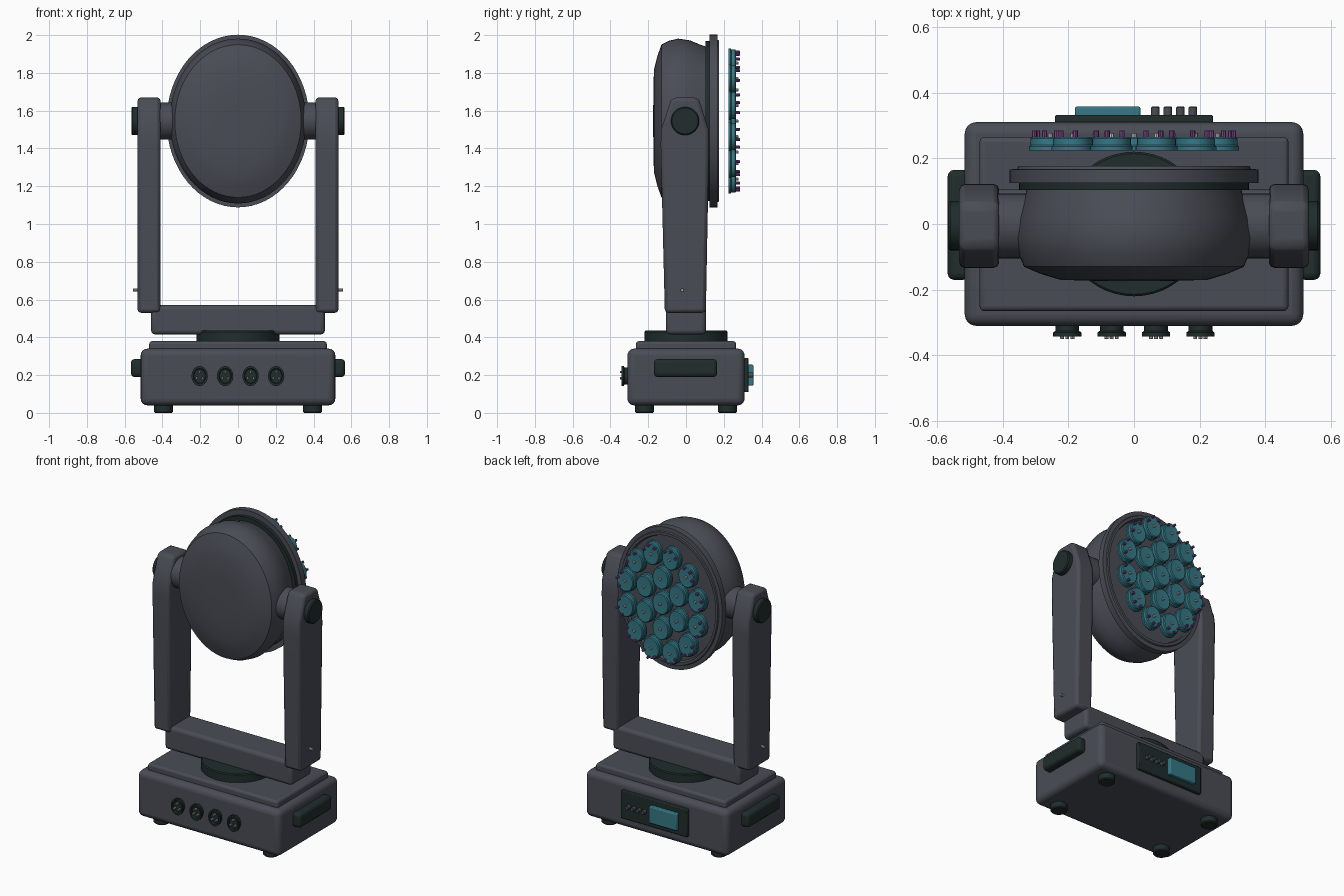
import bpy, bmesh, math
from mathutils import Vector, Matrix

if "Cube" in bpy.data.objects:
    bpy.data.objects.remove(bpy.data.objects["Cube"])


def colour(name, rgb):
    m = bpy.data.materials.new(name)
    m.diffuse_color = (*rgb, 1)
    m.use_nodes = True
    m.node_tree.nodes["Principled BSDF"].inputs["Base Color"].default_value = m.diffuse_color
    return m


GREY = colour("charcoal grey", (0.068, 0.073, 0.092))
DARK = colour("dark green black", (0.014, 0.026, 0.025))
TEAL = colour("teal glass", (0.035, 0.19, 0.24))
PURPLE = colour("purple", (0.19, 0.055, 0.24))
PALE = colour("pale metal", (0.5, 0.48, 0.48))


def finish(bm, name, mat, smooth=True):
    bmesh.ops.recalc_face_normals(bm, faces=bm.faces[:])
    me = bpy.data.meshes.new(name)
    bm.to_mesh(me)
    bm.free()
    me.materials.append(mat)
    ob = bpy.data.objects.new(name, me)
    bpy.context.collection.objects.link(ob)
    if smooth:
        bpy.ops.object.select_all(action='DESELECT')
        ob.select_set(True)
        bpy.context.view_layer.objects.active = ob
        bpy.ops.object.shade_smooth_by_angle(angle=math.radians(35))
    return ob


def bevel(ob, width, segments=3):
    b = ob.modifiers.new("round edges", 'BEVEL')
    b.width, b.segments, b.limit_method = width, segments, 'ANGLE'
    return ob


def box(name, lo, hi, mat, width=0.0, segments=3):
    bm = bmesh.new()
    lo, hi = Vector(lo), Vector(hi)
    bmesh.ops.create_cube(bm, size=1, matrix=Matrix.Translation((lo + hi) / 2)
                          @ Matrix.Diagonal((*(hi - lo), 1)))
    ob = finish(bm, name, mat)
    return bevel(ob, width, segments) if width else ob


def lathe(name, profile, centre, axis, mat, scale=(1, 1), segs=48):
    """Spin (radius, distance) points round an axis; scale flattens the circle."""
    bm = bmesh.new()
    c, rings = Vector(centre), []
    for r, d in profile:
        ring = []
        for i in range(segs if r else 1):
            a = 2 * math.pi * i / segs
            u, v = r * scale[0] * math.cos(a), r * scale[1] * math.sin(a)
            p = {'x': (d, u, v), 'y': (u, d, v), 'z': (u, v, d)}[axis]
            ring.append(bm.verts.new(c + Vector(p)))
        rings.append(ring)
    for a, b in zip(rings, rings[1:]):
        for i in range(segs):
            j = (i + 1) % segs
            quad = [a[i % len(a)], a[j % len(a)], b[j % len(b)], b[i % len(b)]]
            bm.faces.new(list(dict.fromkeys(quad)))
    return finish(bm, name, mat)


def cylinder(name, centre, axis, r, d0, d1, mat, scale=(1, 1), segs=24):
    e = min(0.006, r * 0.2, abs(d1 - d0) * 0.2) * (1 if d1 > d0 else -1)
    return lathe(name, [(0, d0), (r, d0), (r, d1 - e), (r - abs(e), d1), (0, d1)],
                 centre, axis, mat, scale, segs)


# Base housing, raised lid and rubber feet
box("base", (-0.515, -0.31, 0.04), (0.515, 0.31, 0.34), GREY, 0.035, 4)
box("base_lid", (-0.47, -0.265, 0.32), (0.47, 0.265, 0.38), GREY, 0.015)
for sx in (-1, 1):
    for sy in (-1, 1):
        cylinder("foot", (sx * 0.395, sy * 0.22, 0), 'z', 0.05, 0.05, 0, DARK)
    # Side handle
    box("handle", (min(sx * 0.5, sx * 0.567), -0.17, 0.19),
        (max(sx * 0.5, sx * 0.567), 0.165, 0.285), DARK, 0.02)

# Front sockets with contact pins
for i in range(4):
    c = (-0.203 + i * 0.135, 0, 0.195)
    lathe("socket", [(0, -0.30), (0.84, -0.30), (0.84, -0.325), (1, -0.33), (1, -0.342),
                     (0.78, -0.342), (0.7, -0.332), (0, -0.332)],
          c, 'y', DARK, (0.043, 0.053), 28)
    for k in range(3):
        a = math.radians(90 + 120 * k)
        cylinder("socket_pin", (c[0] + 0.018 * math.cos(a), 0, c[2] + 0.022 * math.sin(a)),
                 'y', 0.006, -0.33, -0.35, PALE, segs=8)

# Rear control panel with screen and buttons
box("control_panel", (-0.24, 0.29, 0.11), (0.24, 0.332, 0.29), DARK, 0.005, 2)
box("screen", (-0.18, 0.325, 0.145), (0.02, 0.357, 0.255), TEAL, 0.006, 2)
for i in range(4):
    cylinder("button", (0.065 + i * 0.038, 0, 0.2), 'y', 0.013, 0.325, 0.357, GREY, segs=16)

# Pan bearing and yoke crossbar
cylinder("pan_bearing", (0, 0, 0), 'z', 0.22, 0.375, 0.435, DARK, segs=48)
box("yoke_bar", (-0.46, -0.105, 0.415), (0.46, 0.105, 0.57), GREY, 0.022)

# Yoke arms with pivot caps and trunnions
ARM = [(-0.112, 0.53), (0.105, 0.53), (0.122, 1.42), (0.12, 1.50), (0.07, 1.655),
       (0.055, 1.67), (-0.065, 1.67), (-0.08, 1.655), (-0.132, 1.50), (-0.134, 1.42)]
AXIS_Z = 1.545
for s in (-1, 1):
    bm = bmesh.new()
    f = bm.faces.new([bm.verts.new((s * 0.41, y, z)) for y, z in ARM])
    ext = bmesh.ops.extrude_face_region(bm, geom=[f])["geom"]
    bmesh.ops.translate(bm, vec=(s * 0.122, 0, 0),
                        verts=[v for v in ext if isinstance(v, bmesh.types.BMVert)])
    if not any(len(q.verts) == len(ARM) and abs(q.calc_center_median().x) < 0.42
               for q in bm.faces):
        bm.faces.new([v for v in bm.verts if abs(v.co.x) < 0.42])
    bevel(finish(bm, "yoke_arm", GREY), 0.018, 2)
    cylinder("pivot_cap", (0, -0.005, AXIS_Z), 'x', 0.075, s * 0.52, s * 0.565, DARK)
    cylinder("trunnion", (0, -0.005, AXIS_Z), 'x', 0.098, s * 0.26, s * 0.42, GREY, segs=32)
    cylinder("arm_screw", (0, -0.02, 0.65), 'x', 0.009, s * 0.52, s * 0.555, PALE, segs=10)

# Lamp head: domed shell, dark gasket, and front rim with recessed plate
C, HEAD = (0, 0, AXIS_Z), (0.378, 0.457)
lathe("head_shell", [(0, -0.174), (0.3, -0.173), (0.59, -0.17), (0.75, -0.152), (0.885, -0.13),
                     (0.93, -0.09), (0.955, -0.042), (0.935, 0.02), (0.885, 0.075),
                     (0.86, 0.11), (0, 0.11)], C, 'y', GREY, HEAD, 64)
lathe("head_gasket", [(0, 0.103), (0.925, 0.103), (0.925, 0.13), (0, 0.13)],
      C, 'y', DARK, HEAD, 64)
lathe("head_rim", [(0, 0.125), (1, 0.125), (1, 0.166), (0.94, 0.168), (0.93, 0.176),
                   (0.89, 0.176), (0.875, 0.158), (0, 0.158)], C, 'y', GREY, HEAD, 64)

# Lenses in a centre, a ring of six and a ring of twelve, with small pegs
SQ = 0.83
LENS = [(0, 0.224), (1, 0.224), (1, 0.236), (0.93, 0.24), (0.93, 0.26),
        (0.85, 0.265), (0, 0.262)]
for count, radius in ((1, 0), (6, 0.165), (12, 0.318)):
    for i in range(count):
        a = 2 * math.pi * (i + 0.5) / count
        x, z = SQ * radius * math.cos(a), AXIS_Z + radius * math.sin(a)
        lathe("lens", LENS, (x, 0, z), 'y', TEAL, (0.077 * SQ, 0.077), 24)
        cylinder("lens_tip", (x, 0, z), 'y', 0.008, 0.255, 0.277, PALE, segs=8)
        if count == 12:
            for k in (-1, 0, 1):
                b = a + k * 0.95
                cylinder("lens_peg", (x + 0.06 * SQ * math.cos(b), 0, z + 0.06 * math.sin(b)),
                         'y', 0.008, 0.25, 0.285, PURPLE, segs=8)
